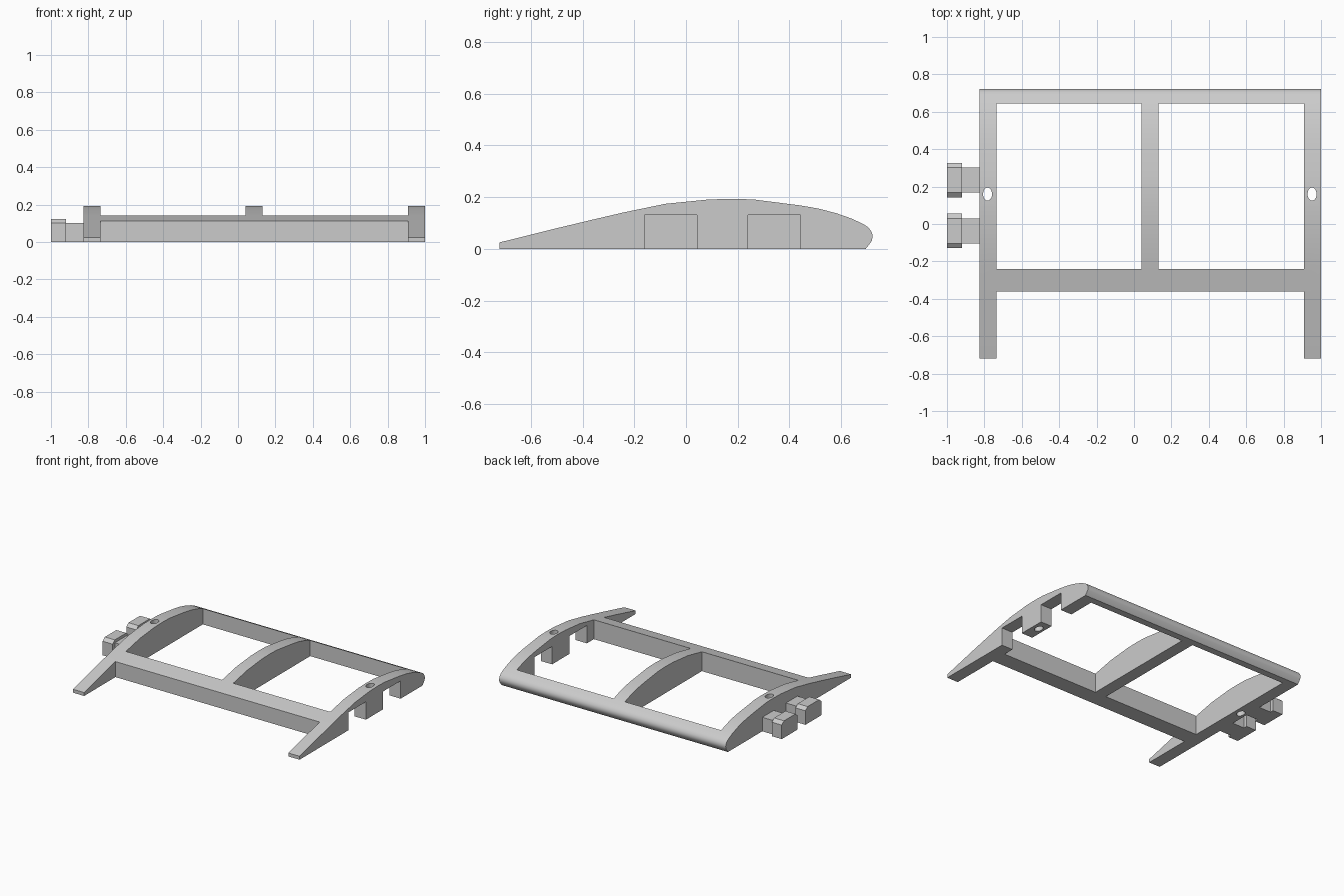
import bpy
import bmesh
import math

old = bpy.data.objects.get("Cube")
if old:
    bpy.data.objects.remove(old, do_unlink=True)

grey = bpy.data.materials.new("light_grey")
grey.use_nodes = True
COLOUR = (0.6, 0.6, 0.6, 1)
grey.diffuse_color = COLOUR
grey.node_tree.nodes["Principled BSDF"].inputs["Base Color"].default_value = COLOUR


def extrude_x(name, profile, x0, x1):
    """Solid made by sweeping a (y, z) outline along x."""
    bm = bmesh.new()
    face = bm.faces.new([bm.verts.new((x0, y, z)) for y, z in profile])
    swept = bmesh.ops.extrude_face_region(bm, geom=[face])["geom"]
    verts = [v for v in swept if isinstance(v, bmesh.types.BMVert)]
    bmesh.ops.translate(bm, verts=verts, vec=(x1 - x0, 0, 0))
    bmesh.ops.recalc_face_normals(bm, faces=bm.faces)
    mesh = bpy.data.meshes.new(name)
    bm.to_mesh(mesh)
    bm.free()
    mesh.materials.append(grey)
    obj = bpy.data.objects.new(name, mesh)
    bpy.context.collection.objects.link(obj)
    return obj


def box(name, x0, x1, y0, y1, z0, z1):
    return extrude_x(name, [(y0, z0), (y1, z0), (y1, z1), (y0, z1)], x0, x1)


def select_only(obj):
    bpy.ops.object.select_all(action="DESELECT")
    bpy.context.view_layer.objects.active = obj
    obj.select_set(True)


def cut(target, cutter):
    cutter.hide_render = True
    mod = target.modifiers.new("cut", "BOOLEAN")
    mod.operation = "DIFFERENCE"
    mod.solver = "EXACT"
    mod.object = cutter
    select_only(target)
    bpy.ops.object.modifier_apply(modifier=mod.name)
    bpy.data.objects.remove(cutter, do_unlink=True)


# Wing section, swept over the whole span
airfoil = [(-0.72, 0), (-0.72, 0.025), (-0.49, 0.082), (-0.36, 0.113),
           (-0.24, 0.141), (-0.08, 0.174), (0.09, 0.191), (0.18, 0.193),
           (0.26, 0.191), (0.44, 0.168), (0.51, 0.156), (0.58, 0.138),
           (0.64, 0.117), (0.685, 0.096), (0.705, 0.083), (0.717, 0.066),
           (0.722, 0.05), (0.718, 0.03), (0.695, 0)]
frame = extrude_x("wing_frame", airfoil, -0.825, 1)

# Openings between the ribs and behind the spar
for x0, x1 in ((-0.735, 0.04), (0.13, 0.91)):
    cut(frame, box("window_cutter", x0, x1, -0.24, 0.645, -1, 1))
cut(frame, box("tail_cutter", -0.735, 0.91, -1, -0.36, -1, 1))

# Sockets under the left rib
for y in (-0.16, 0.24):
    cut(frame, box("socket_cutter", 0.87, 1.1, y, y + 0.203, -1, 0.13))

# Oval pin holes through the outer ribs
for x in (-0.783, 0.952):
    bpy.ops.mesh.primitive_cylinder_add(vertices=32, radius=1, depth=1,
                                        location=(x, 0.16, 0.1),
                                        scale=(0.024, 0.035, 1))
    cut(frame, bpy.context.object)

select_only(frame)
bpy.ops.object.shade_smooth_by_angle(angle=math.radians(30))

# Connector clips on the right rib: narrow neck and chamfered head
for label, y in (("front", -0.037), ("rear", 0.235)):
    box(label + "_clip_neck", -0.92, -0.825, y - 0.066, y + 0.066, 0, 0.102)
    head = [(y - 0.092, 0), (y + 0.092, 0), (y + 0.092, 0.102),
            (y + 0.066, 0.123), (y - 0.066, 0.123), (y - 0.092, 0.102)]
    extrude_x(label + "_clip_head", head, -1, -0.92)
